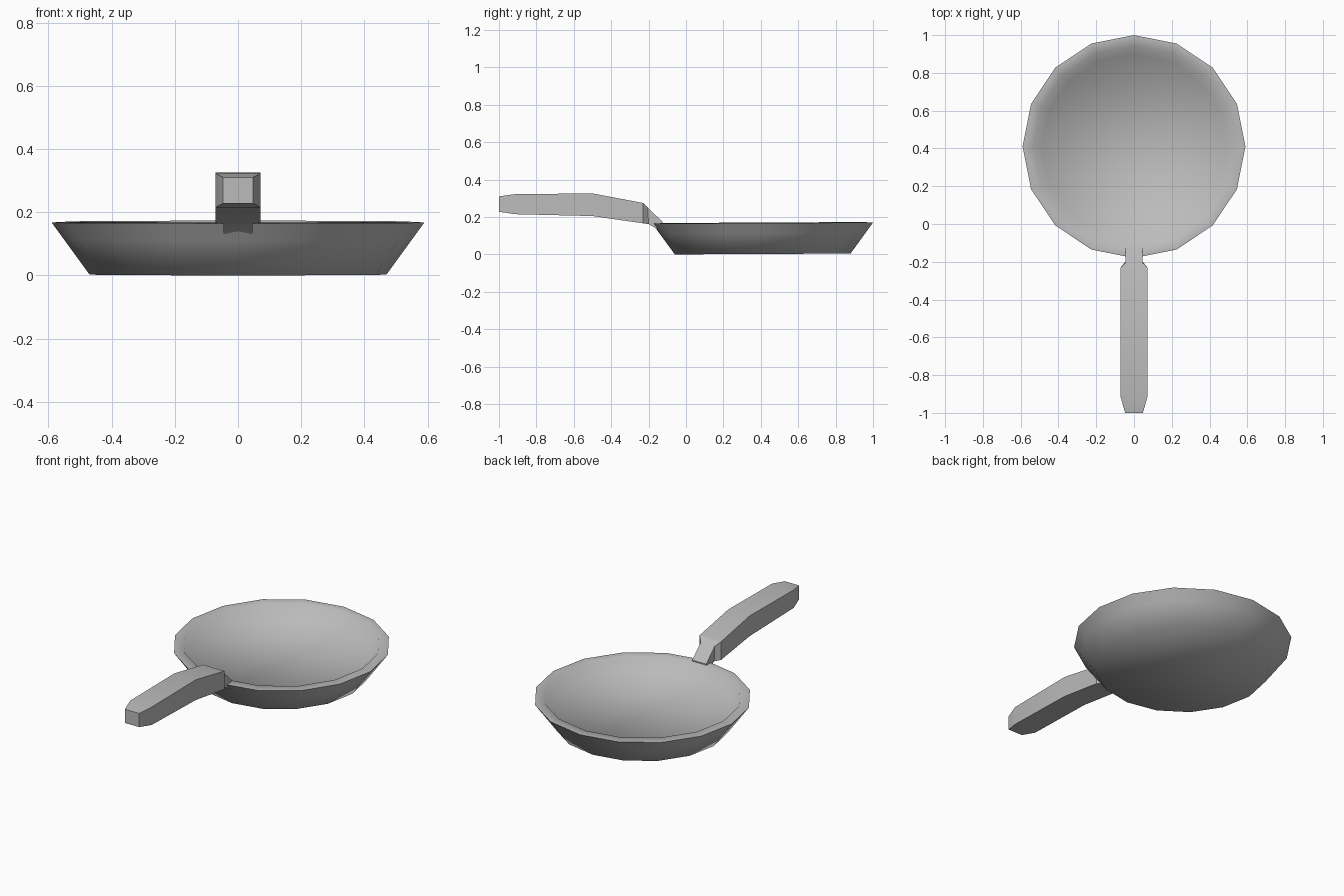
import bpy, bmesh, math

cube = bpy.data.objects.get("Cube")
if cube:
    bpy.data.objects.remove(cube, do_unlink=True)

metal = bpy.data.materials.new("light grey metal")
metal.use_nodes = True
GREY = (0.5, 0.5, 0.5, 1)
metal.diffuse_color = GREY
metal.node_tree.nodes["Principled BSDF"].inputs["Base Color"].default_value = GREY


def loft(name, rings, sharp_angle):
    """Bridge closed rings of points, cap both ends, smooth edges below an angle."""
    bm = bmesh.new()
    loops = [[bm.verts.new(p) for p in ring] for ring in rings]
    for a, b in zip(loops, loops[1:]):
        for i in range(len(a)):
            j = (i + 1) % len(a)
            bm.faces.new((a[i], a[j], b[j], b[i]))
    bm.faces.new(loops[0])
    bm.faces.new(loops[-1])
    bmesh.ops.recalc_face_normals(bm, faces=bm.faces)
    for f in bm.faces:
        f.smooth = True
    for e in bm.edges:
        e.smooth = e.calc_face_angle() < math.radians(sharp_angle)
    mesh = bpy.data.meshes.new(name)
    bm.to_mesh(mesh)
    bm.free()
    mesh.materials.append(metal)
    bpy.context.collection.objects.link(bpy.data.objects.new(name, mesh))


# Pan: profile from the underside, over the rim, to the shallow inner floor
SIDES, CENTRE_Y, TILT = 16, 0.41, 0.005
profile = [(0.47, 0), (0.55, 0.11), (0.59, 0.165), (0.535, 0.168),
           (0.49, 0.105)]
rings = []
for r, z in profile:
    ring = []
    for i in range(SIDES):
        a = math.tau * i / SIDES
        y = CENTRE_Y + r * math.sin(a)
        ring.append((r * math.cos(a), y, z + TILT * (y + 0.06)))
    rings.append(ring)
loft("pan_body", rings, 70)

# Handle: half width, top y, top z, bottom y, bottom z of each section,
# from the tapered tip along the grip to the narrow neck inside the pan wall
sections = [
    (0.047, -1.0, 0.31, -1.0, 0.228),
    (0.071, -0.915, 0.322, -0.915, 0.215),
    (0.071, -0.5, 0.326, -0.5, 0.205),
    (0.071, -0.23, 0.275, -0.23, 0.166),
    (0.046, -0.205, 0.25, -0.2, 0.162),
    (0.046, -0.125, 0.174, -0.125, 0.118),
]
loft("handle", [[(-w, ty, tz), (w, ty, tz), (w, by, bz), (-w, by, bz)]
                for w, ty, tz, by, bz in sections], 30)
